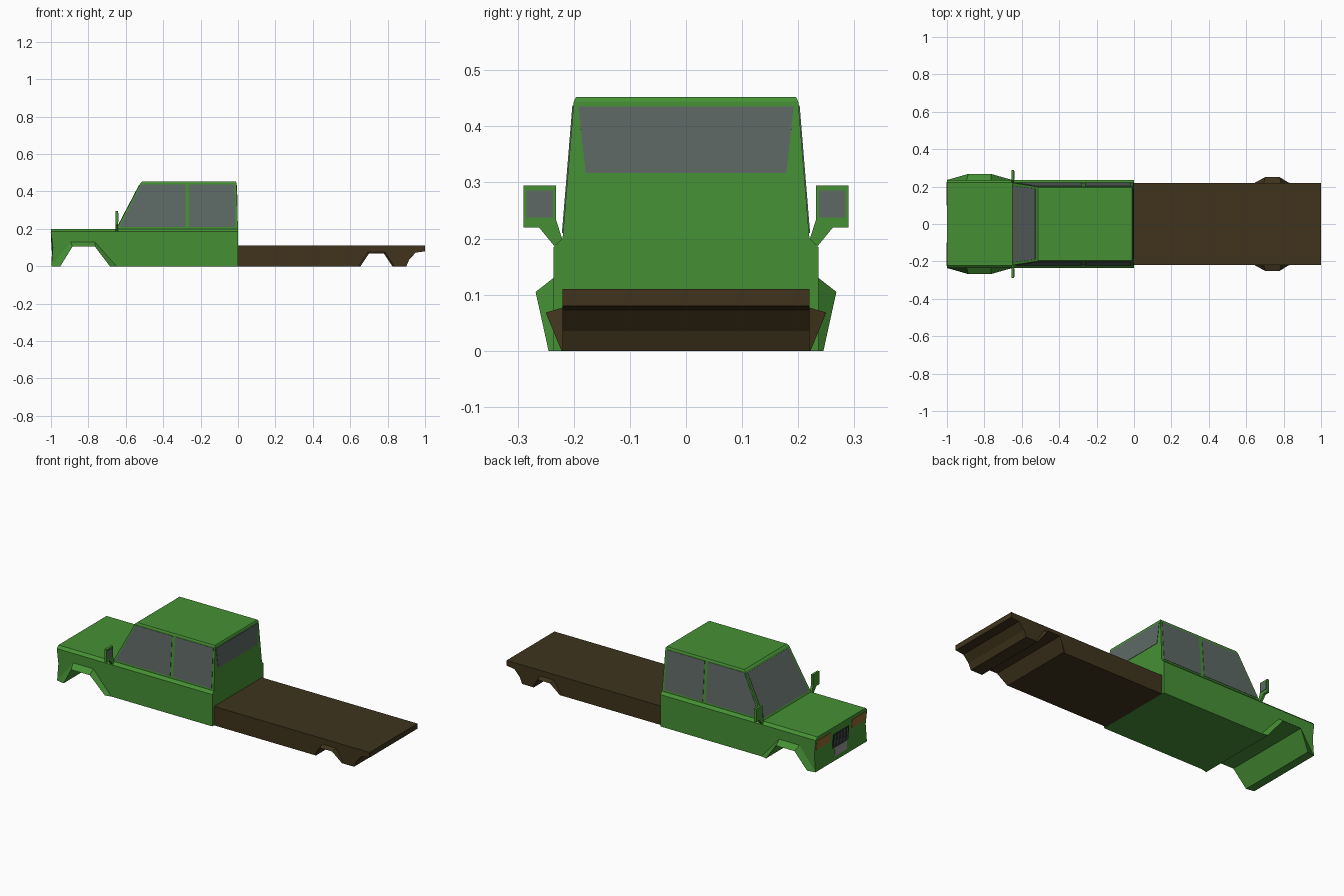
import bpy, bmesh
from mathutils import Vector

if "Cube" in bpy.data.objects:
    bpy.data.objects.remove(bpy.data.objects["Cube"])


def material(name, r, g, b):
    m = bpy.data.materials.new(name)
    m.diffuse_color = (r, g, b, 1)
    m.use_nodes = True
    m.node_tree.nodes["Principled BSDF"].inputs["Base Color"].default_value = m.diffuse_color
    return m


GREEN = material("green_paint", .06, .28, .035)
BROWN = material("brown_bed", .05, .034, .012)
GLASS = material("glass", .11, .14, .13)
AMBER = material("amber", .28, .14, .03)
DARK = material("dark_grille", .02, .025, .025)
PLATE = material("plate", .3, .3, .3)


def mesh(name, verts, faces, mat):
    bm = bmesh.new()
    vs = [bm.verts.new(v) for v in verts]
    for f in faces:
        bm.faces.new([vs[i] for i in f])
    bmesh.ops.remove_doubles(bm, verts=bm.verts, dist=1e-5)
    bmesh.ops.recalc_face_normals(bm, faces=bm.faces)
    me = bpy.data.meshes.new(name)
    bm.to_mesh(me)
    bm.free()
    me.materials.append(mat)
    ob = bpy.data.objects.new(name, me)
    bpy.context.collection.objects.link(ob)
    return ob


def loft(name, rings, mat, caps=(True, True)):
    n = len(rings[0])
    faces = [(k * n + i, k * n + (i + 1) % n, (k + 1) * n + (i + 1) % n, (k + 1) * n + i)
             for k in range(len(rings) - 1) for i in range(n)]
    if caps[0]:
        faces.append(tuple(range(n)))
    if caps[1]:
        faces.append(tuple(range((len(rings) - 1) * n, len(rings) * n)))
    return mesh(name, [v for r in rings for v in r], faces, mat)


def side_prism(name, profile, w, mat):
    return loft(name, [[(x, s * w, z) for x, z in profile] for s in (-1, 1)], mat)


def rect(x0, x1, w, z):
    return [(x0, -w, z), (x1, -w, z), (x1, w, z), (x0, w, z)]


def panel(name, pts, mat, t=.002):
    pts = [Vector(p) for p in pts]
    n = (pts[1] - pts[0]).cross(pts[2] - pts[0]).normalized() * t
    return loft(name, [[p - n for p in pts], [p + n for p in pts]], mat)


def flare(name, outer, inner, w, lips, mat):
    # triangular band around a wheel arch
    for s, side in ((-1, "near"), (1, "far")):
        rings = [[(o[0], s * w, o[1]), (i[0], s * lip, i[1]), (i[0], s * w, i[1])]
                 for o, i, lip in zip(outer, inner, lips)]
        loft(f"{name}_{side}", rings, mat)


# Lower cab body with the front wheel arch cut through
W = .236
arch = [(-.95, 0), (-.885, .105), (-.765, .105), (-.685, 0)]
side_prism("lower_body",
           [(-1, .185), (-.99, .1), (-.998, 0)] + arch + [(0, 0), (0, .185)], W, GREEN)
flare("front_arch_flare", [(-.998, 0), (-.895, .13), (-.765, .13), (-.65, 0)],
      arch, W, (.245, .268, .268, .245), GREEN)

# Sloping shoulder and hood
loft("hood", [rect(-1, 0, W, .185), rect(-1, 0, .221, .2)], GREEN, (False, True))

# Cabin
loft("cabin", [rect(-.65, 0, .22, .2), rect(-.522, -.008, .2, .444),
               rect(-.512, -.012, .196, .452)], GREEN, (False, True))


def cab_y(z):
    return .22 - .02 * (z - .2) / .244


def side_glass(name, pts):
    for s, side in ((-1, "near"), (1, "far")):
        panel(f"{name}_{side}", [(x, s * cab_y(z), z) for x, z in pts], GLASS)


side_glass("front_side_window", [(-.632, .21), (-.282, .21), (-.282, .437), (-.517, .437)])
side_glass("rear_side_window", [(-.262, .21), (-.015, .21), (-.018, .437), (-.262, .437)])


def shield_x(z):
    return -.65 + .128 * (z - .2) / .244


panel("windscreen", [(shield_x(z), s * y, z) for s, y, z in
                     ((-1, .205, .21), (1, .205, .21), (1, .188, .435), (-1, .188, .435))], GLASS)
panel("rear_window", [(-.008 * (z - .2) / .244, y, z) for y, z in
                      ((-.179, .317), (.179, .317), (.192, .435), (-.192, .435))], GLASS)

# Wing mirrors
outline = [(.29, .295), (.232, .295), (.232, .235), (.22, .197), (.235, .187), (.262, .22), (.29, .22)]
for s, side in ((-1, "near"), (1, "far")):
    loft(f"wing_mirror_{side}", [[(x, s * y, z) for y, z in outline] for x in (-.655, -.641)], GREEN)
    panel(f"mirror_glass_{side}", [(-.641, s * y, z) for y, z in
                                   ((.237, .238), (.284, .238), (.284, .286), (.237, .286))], GLASS)


# Nose details follow the slightly hollow front face
def nose_x(z):
    return -.99 - .01 * (z - .1) / .085 if z > .1 else -.998 + .08 * z


def nose_panel(name, y0, y1, z0, z1, mat, t=.002):
    panel(name, [(nose_x(z), y, z) for y, z in ((y0, z0), (y1, z0), (y1, z1), (y0, z1))], mat, t)


nose_panel("headlight_near", -.225, -.1, .125, .18, AMBER)
nose_panel("headlight_far", .1, .225, .125, .18, AMBER)
nose_panel("grille", -.07, .07, .075, .155, DARK, .003)
for i in range(5):
    y = -.056 + i * .028
    nose_panel(f"grille_slat_{i}", y - .003, y + .003, .08, .15, GLASS, .004)
nose_panel("number_plate", -.055, .055, .025, .073, PLATE)

# Flat bed with the rear wheel arch and cut-up tail
rear_arch = [(.655, 0), (.7, .068), (.78, .068), (.825, 0)]
side_prism("flat_bed", [(0, 0)] + rear_arch +
           [(.9, 0), (.915, .035), (.95, .073), (1, .08), (1, .11), (0, .11)], .22, BROWN)
flare("rear_arch_flare", [(.645, 0), (.695, .077), (.785, .077), (.835, 0)],
      rear_arch, .22, (.222, .25, .25, .222), BROWN)
